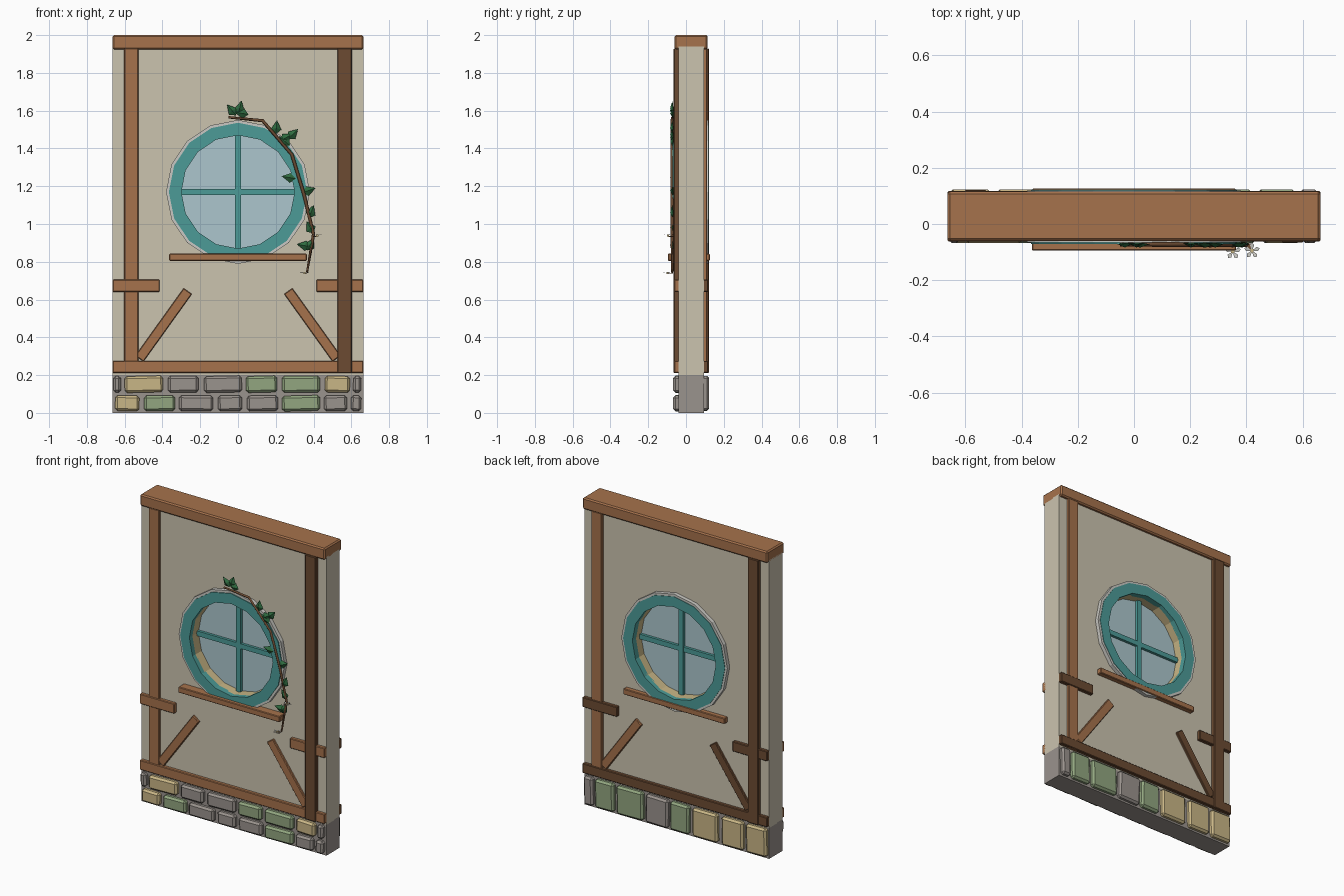
import bpy, bmesh, math, random
from mathutils import Matrix, Vector

if "Cube" in bpy.data.objects:
    bpy.data.objects.remove(bpy.data.objects["Cube"])
random.seed(4)
MID = 0.0275            # middle of the wall thickness
FRONT, BACK = -0.04, 0.095

def mat(name, r, g, b):
    m = bpy.data.materials.new(name)
    lin = lambda c: ((c / 255 + 0.055) / 1.055) ** 2.4
    m.diffuse_color = (lin(r), lin(g), lin(b), 1)
    m.use_nodes = True
    m.node_tree.nodes["Principled BSDF"].inputs["Base Color"].default_value = m.diffuse_color
    return m

PLASTER = mat("plaster", 203, 195, 175)
WOOD = mat("light_wood", 166, 114, 76)
DARK = mat("dark_wood", 108, 75, 50)
GREY = mat("grey_stone", 154, 147, 141)
GREEN = mat("green_stone", 146, 166, 128)
TAN = mat("tan_stone", 201, 182, 134)
TEAL = mat("teal_paint", 76, 155, 151)
GLASS = mat("glass", 172, 198, 205)
LEAF = mat("leaf_green", 47, 108, 64)
PALE = mat("pale_grey", 202, 201, 195)

def finish(bm, name, material):
    bmesh.ops.recalc_face_normals(bm, faces=bm.faces)
    me = bpy.data.meshes.new(name)
    bm.to_mesh(me)
    bm.free()
    me.materials.append(material)
    ob = bpy.data.objects.new(name, me)
    bpy.context.collection.objects.link(ob)
    return ob

def box(name, x, y, z, material, bevel=0.0, tilt=0.0):
    """Box from (min, max) pairs, tilted in the wall plane."""
    bm = bmesh.new()
    bmesh.ops.create_cube(bm, size=1)
    bmesh.ops.scale(bm, vec=(x[1] - x[0], y[1] - y[0], z[1] - z[0]), verts=bm.verts)
    if bevel:
        bmesh.ops.bevel(bm, geom=bm.edges[:], offset=bevel, segments=1, affect='EDGES')
    c = Vector((sum(x) / 2, sum(y) / 2, sum(z) / 2))
    bm.transform(Matrix.Translation(c) @ Matrix.Rotation(tilt, 4, 'Y'))
    return finish(bm, name, material)

def ring(name, r0, r1, y0, y1, z, material, n=16):
    """Faceted ring facing along y; r0 = 0 gives a disc."""
    bm = bmesh.new()
    def loop(r, y):
        return [bm.verts.new((r * math.sin(i * math.tau / n), y,
                              z + r * math.cos(i * math.tau / n))) for i in range(n)]
    outer = [loop(r1, y0), loop(r1, y1)]
    if r0:
        loops = outer + [loop(r0, y1), loop(r0, y0)]
        for a in range(4):
            A, B = loops[a], loops[(a + 1) % 4]
            for i in range(n):
                bm.faces.new((A[i], A[(i + 1) % n], B[(i + 1) % n], B[i]))
    else:
        for i in range(n):
            bm.faces.new((outer[0][i], outer[0][(i + 1) % n], outer[1][(i + 1) % n], outer[1][i]))
        bm.faces.new(outer[0])
        bm.faces.new(outer[1])
    return finish(bm, name, material)

# Wall with a round opening, stone core, top beam
WZ = 1.17
wall = box("wall", (-0.664, 0.664), (FRONT, BACK), (0.2, 1.94), PLASTER)
cutter = ring("opening_cutter", 0, 0.325, -0.3, 0.3, WZ, PLASTER)
mod = wall.modifiers.new("opening", 'BOOLEAN')
mod.operation, mod.object, mod.solver = 'DIFFERENCE', cutter, 'EXACT'
bpy.context.view_layer.objects.active = wall
bpy.ops.object.modifier_apply(modifier="opening")
bpy.data.objects.remove(cutter)
box("base_core", (-0.664, 0.664), (FRONT, BACK), (0, 0.205), GREY)
box("top_beam", (-0.664, 0.664), (-0.06, 0.115), (1.925, 2.0), WOOD, 0.008)

# Window: liner, glass, cross bars
ring("window_liner", 0.30, 0.34, FRONT, BACK, WZ, TAN)
ring("window_glass", 0, 0.305, MID - 0.006, MID + 0.006, WZ, GLASS)
box("window_bar_upright", (-0.016, 0.016), (0.003, 0.052), (WZ - 0.3, WZ + 0.3), TEAL)
box("window_bar_across", (-0.3, 0.3), (0.004, 0.051), (WZ - 0.016, WZ + 0.016), TEAL)

# Timber frame and window trim on both sides, the back turned half round
for side, s in (("front", 1), ("back", -1)):
    def depth(d):
        """Range from inside the wall out to d beyond its surface."""
        return (FRONT - d, FRONT + 0.01) if s == 1 else (BACK - 0.01, BACK + d)
    def plank(name, x0, x1, z0, z1, d, material, bevel=0.004, tilt=0.0):
        box(side + "_" + name, tuple(sorted((s * x0, s * x1))), depth(d), (z0, z1),
            material, bevel, s * tilt)
    rail = WOOD if s == 1 else DARK
    plank("bottom_beam", -0.664, 0.664, 0.212, 0.275, 0.022, rail)
    plank("light_post", -0.603, -0.528, 0.21, 1.93, 0.017, WOOD)
    plank("dark_post", 0.526, 0.603, 0.21, 1.93, 0.026, DARK)
    plank("rail_a", -0.664, -0.415, 0.64, 0.705, 0.022, rail)
    plank("rail_b", 0.415, 0.664, 0.64, 0.705, 0.022, rail)
    # braces leaning away from the posts
    length, lean = 0.44, math.atan2(0.253, 0.353)
    for k, m in ((-1, WOOD), (1, WOOD if s == 1 else DARK)):
        plank("brace_%s" % ("a" if k < 0 else "b"), k * 0.394 - 0.027, k * 0.394 + 0.027,
              0.466 - length / 2, 0.466 + length / 2, 0.014, m, 0.004, -k * lean)
    y = depth(0.031 if s == 1 else 0.028)
    ring(side + "_window_frame", 0.30, 0.366, y[0], y[1], WZ, TEAL)
    y = depth(0.025)
    ring(side + "_window_trim", 0.36, 0.381, y[0], y[1], WZ, PALE)
    plank("sill", -0.364, 0.364, 0.805, 0.843, 0.055 if s == 1 else 0.031, WOOD)

# Base stones: (start, end, colour) along x
top_row = [(-.66, -.62, GREY), (-.60, -.397, TAN), (-.37, -.21, GREY), (-.18, .02, GREY),
           (.042, .207, GREEN), (.233, .434, GREEN), (.46, .592, TAN), (.61, .652, GREY)]
low_row = [(-.65, -.523, TAN), (-.497, -.333, GREEN), (-.312, -.132, GREY), (-.106, .021, GREY),
           (.048, .212, GREY), (.233, .434, GREEN), (.455, .577, GREY), (.598, .652, GREY)]
back_row = [(.59, .655, GREY), (.44, .575, GREEN), (.23, .42, GREEN), (.05, .21, GREY),
            (-.10, .035, GREEN), (-.305, -.125, TAN), (-.49, -.335, TAN), (-.657, -.51, TAN)]
for row, stones, y, z in (("upper", top_row, (-0.068, -0.02), (0.108, 0.195)),
                          ("lower", low_row, (-0.068, -0.02), (0.01, 0.092)),
                          ("back", back_row, (0.07, 0.122), (0.012, 0.195))):
    for i, (x0, x1, m) in enumerate(stones):
        box("%s_stone_%d" % (row, i), (x0, x1), y, z, m, 0.012, random.uniform(-0.03, 0.03))

# Vine: faceted tapering tube
path = [(-.05, 1.565), (.13, 1.547), (.285, 1.368), (.35, 1.155), (.40, .945), (.365, .742)]
cu = bpy.data.curves.new("vine", 'CURVE')
cu.dimensions = '3D'
cu.bevel_depth, cu.bevel_resolution, cu.use_fill_caps = 0.009, 0, True
sp = cu.splines.new('POLY')
sp.points.add(len(path) - 1)
for p, (x, z), r in zip(sp.points, path, (.7, 1, 1, 1, 1, .6)):
    p.co, p.radius = (x, -0.073, z, 1), r
cu.materials.append(DARK)
bpy.context.collection.objects.link(bpy.data.objects.new("vine", cu))

# Leaves: folded five-point blades (x, z, heading in degrees)
leaves = [(-.01, 1.575, 130), (.0, 1.58, 75), (.055, 1.58, 170), (.20, 1.475, 85),
          (.225, 1.44, 30), (.275, 1.415, 140), (.265, 1.45, 45), (.305, 1.24, 170),
          (.34, 1.165, 20), (.375, 1.03, 70), (.40, .95, 120), (.385, .88, 170), (.365, .86, 60)]
for i, (x, z, a) in enumerate(leaves):
    bm = bmesh.new()
    L, W = 0.075, 0.027
    base, tip = bm.verts.new((0, 0, 0)), bm.verts.new((L, 0, 0))
    ridge = bm.verts.new((L * 0.45, -0.012, 0))
    for k in (-1, 1):
        edge = bm.verts.new((L * 0.35, 0.004, k * W))
        bm.faces.new((base, ridge, edge))
        bm.faces.new((ridge, tip, edge))
    under = bm.verts.new((L * 0.45, 0.006, 0))
    bmesh.ops.convex_hull(bm, input=bm.verts[:])
    bm.transform(Matrix.Translation((x, -0.072, z)) @ Matrix.Rotation(-math.radians(a), 4, 'Y'))
    finish(bm, "leaf_%d" % i, LEAF)

# Two small flowers facing up, five petals each, with a short stem
for i, (x, y, z, sx) in enumerate(((.352, -.098, .742, .362), (.42, -.095, .94, .40))):
    bm = bmesh.new()
    c = Vector((x, y, z))
    for k in range(5):
        r = Matrix.Translation(c) @ Matrix.Rotation(k * math.tau / 5 + 0.3, 4, 'Z')
        pts = [(0, 0, 0), (.02, -.008, .002), (.029, 0, .004), (.02, .008, .002)]
        bm.faces.new([bm.verts.new(r @ Vector(p)) for p in pts])
    finish(bm, "flower_petals_%d" % i, PALE)
    box("flower_centre_%d" % i, (x - .006, x + .006), (y - .006, y + .006), (z - .006, z + .005), TAN)
    box("flower_stem_%d" % i, (min(x, sx) - .002, max(x, sx) + .002), (y, -.07), (z - .008, z - .003), DARK)
